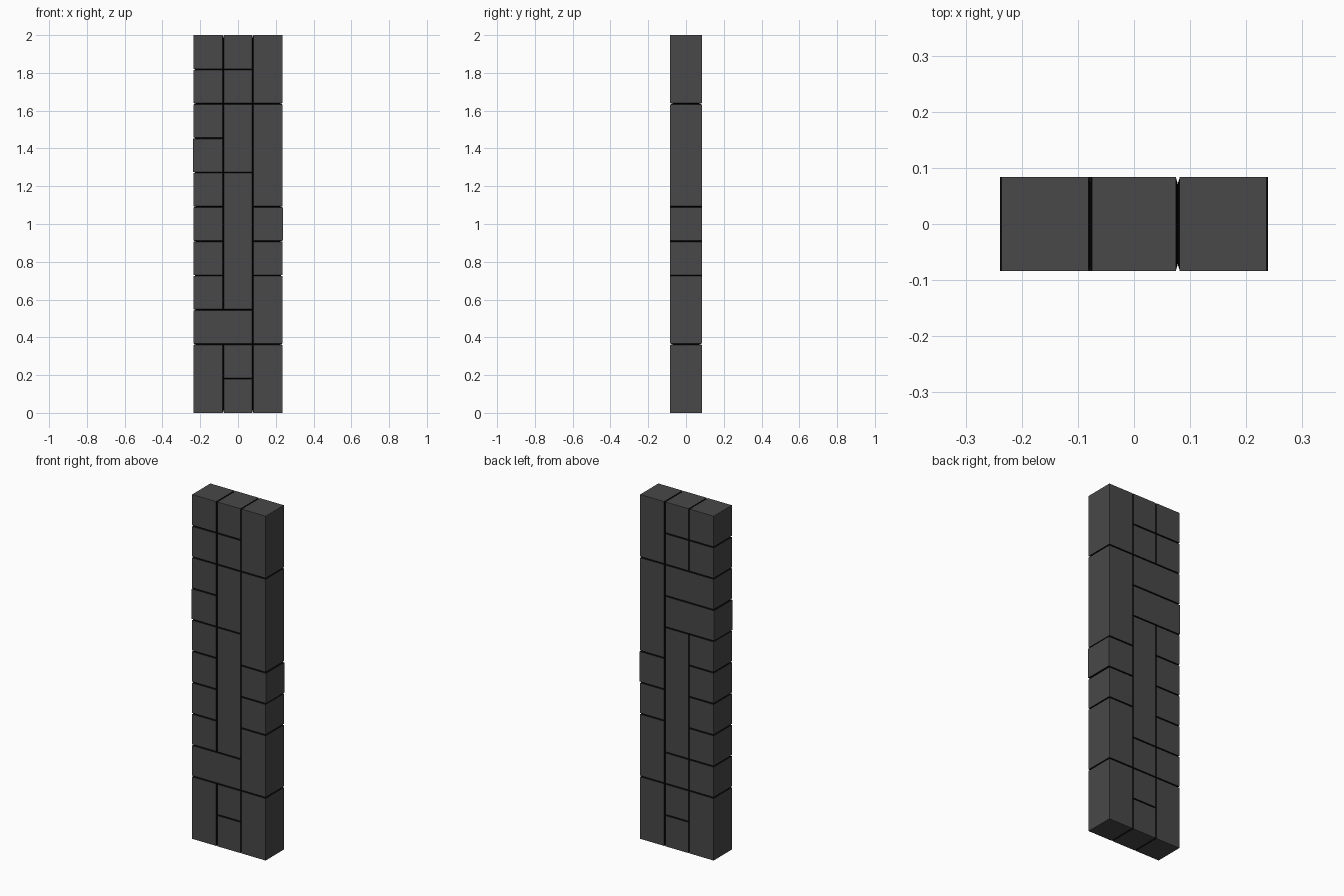
import bpy, bmesh
from itertools import product

if "Cube" in bpy.data.objects:
    bpy.data.objects.remove(bpy.data.objects["Cube"])

W, D, H, ROWS = 0.236, 0.0835, 2.0, 11
G, INSET = 0.0035, 0.012            # half groove width, groove depth
COLS = [-W, -0.078, 0.078, W]
ROW_H = H / ROWS


def material(name, v):
    m = bpy.data.materials.new(name)
    m.diffuse_color = (v, v, v, 1)
    m.use_nodes = True
    m.node_tree.nodes["Principled BSDF"].inputs["Base Color"].default_value = m.diffuse_color
    return m


stone = material("dark_grey", 0.065)
groove = material("groove_black", 0.003)


def block(c0, c1, r0, r1, side="both", out=0.0):
    """Panel block covering columns c0..c1 and rows r0..r1, V-chamfered along its joints."""
    cell = [(COLS[c0], COLS[c1 + 1]),
            {"both": (-D, D), "front": (-D, 0), "back": (0, D)}[side],
            (r0 * ROW_H, (r1 + 1) * ROW_H)]
    limits = [(-W, W), (-D, D), (0, H)]
    face, core = [], []
    for axis, ((a, b), (lo, hi)) in enumerate(zip(cell, limits)):
        at_lo, at_hi = abs(a - lo) < 1e-5, abs(b - hi) < 1e-5
        g = 0 if axis == 1 else G
        o = out if axis == 0 else 0
        face.append((a - o if at_lo else a + g, b + o if at_hi else b - g))
        core.append((a + INSET if at_lo else a, b - INSET if at_hi else b))
    bm = bmesh.new()
    for p in list(product(*face)) + list(product(*core)):
        bm.verts.new(p)
    bmesh.ops.convex_hull(bm, input=bm.verts)
    bmesh.ops.dissolve_limit(bm, angle_limit=0.01, verts=bm.verts, edges=bm.edges)
    bmesh.ops.delete(bm, geom=[v for v in bm.verts if not v.link_faces], context="VERTS")
    bmesh.ops.recalc_face_normals(bm, faces=bm.faces)
    # outer faces grey, joint chamfers black, hidden contact faces removed
    hidden = []
    for f in bm.faces:
        c, n = f.calc_center_median(), f.normal
        flat = max(abs(t) for t in n) > 0.999
        outer = abs(c.x) > W - 1e-4 or abs(c.y) > D - 1e-4 or c.z < 1e-4 or c.z > H - 1e-4
        f.material_index = 0 if flat and outer else 1
        if flat and not outer:
            hidden.append(f)
    bmesh.ops.delete(bm, geom=hidden, context="FACES")
    me = bpy.data.meshes.new("block")
    bm.to_mesh(me)
    bm.free()
    me.materials.append(stone)
    me.materials.append(groove)
    ob = bpy.data.objects.new(f"block_{side}_{c0}_{r0}", me)
    bpy.context.collection.objects.link(ob)


# left column
block(0, 0, 0, 1)
for r in (3, 4, 5, 6, 9, 10):
    block(0, 0, r, r)
# middle column
for r0, r1 in ((0, 0), (1, 1), (3, 6), (9, 9), (10, 10)):
    block(1, 1, r0, r1)
# right column
for r0, r1 in ((0, 1), (2, 3), (4, 4), (6, 8), (9, 10)):
    block(2, 2, r0, r1)
block(2, 2, 5, 5, out=0.003)

# rows where the front and back patterns differ
block(0, 1, 2, 2, "front")
block(0, 0, 2, 2, "back")
block(1, 1, 2, 2, "back")
block(0, 0, 7, 7, "front", 0.003)
block(0, 0, 8, 8, "front")
block(1, 1, 7, 8, "front")
block(0, 1, 7, 7, "back", 0.003)
block(0, 1, 8, 8, "back")
